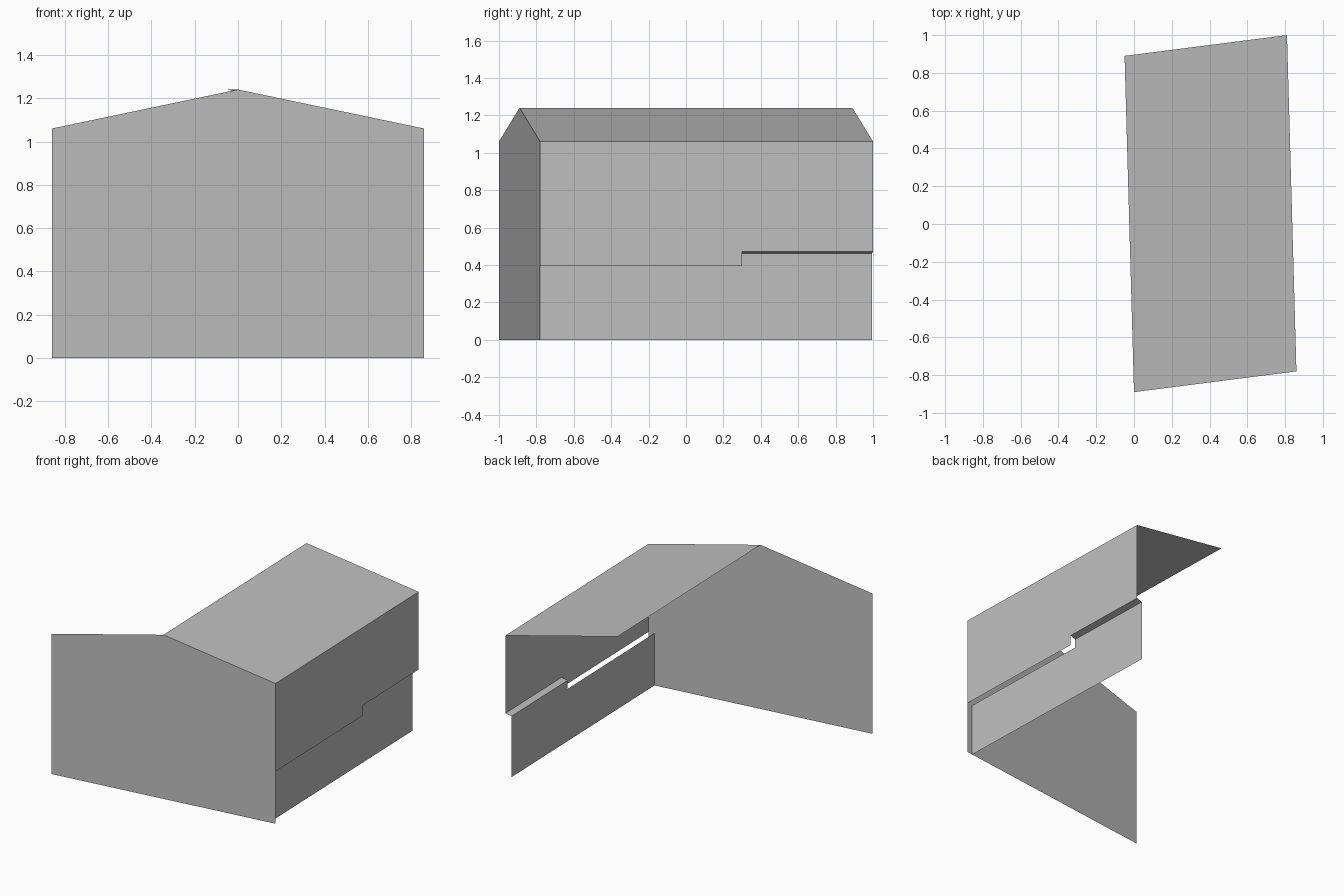
import bpy
from mathutils import Vector

cube = bpy.data.objects.get("Cube")
if cube:
    bpy.data.objects.remove(cube, do_unlink=True)

# One plain grey for the whole shell
grey = bpy.data.materials.new("plain_grey")
grey.use_nodes = True
COLOUR = (0.52, 0.52, 0.52, 1)
grey.diffuse_color = COLOUR
grey.node_tree.nodes["Principled BSDF"].inputs["Base Color"].default_value = COLOUR


def panel(name, points):
    """Flat sheet with one outline, counter-clockwise from outside."""
    mesh = bpy.data.meshes.new(name)
    mesh.from_pydata([tuple(p) for p in points], [], [range(len(points))])
    mesh.materials.append(grey)
    obj = bpy.data.objects.new(name, mesh)
    bpy.context.collection.objects.link(obj)
    return obj


# Main plan corners and heights
LEFT = Vector((-0.86, -1.0, 0))
RIGHT = Vector((0.86, -0.78, 0))
BACK = Vector((0.81, 1.0, 0))
MIDDLE = (LEFT + RIGHT) / 2
RUN = BACK - RIGHT
EAVES, RIDGE = 1.06, 1.24
LOW, HIGH, LEDGE = 0.395, 0.472, 0.46
STEP = 0.607          # where the seam steps up along the side wall
INWARD = (LEFT - RIGHT).normalized() * 0.047


def up(point, z):
    return point + Vector((0, 0, z))


def side(t, z, inset=0):
    """Point on the side wall: t runs front to back."""
    return up(RIGHT + RUN * t + INWARD * inset, z)


# Gable wall
panel("front_wall", [LEFT, RIGHT, up(RIGHT, EAVES), up(MIDDLE, RIDGE), up(LEFT, EAVES)])

# Single roof slope
panel("roof_slope", [up(MIDDLE, RIDGE), side(0, EAVES), side(1, EAVES), up(MIDDLE + RUN, RIDGE)])

# Side wall with a stepped lower edge
panel("upper_side_wall", [side(0, LOW), side(STEP, LOW), side(STEP, HIGH),
                          side(1, HIGH), side(1, EAVES), side(0, EAVES)])

# Recessed lower wall with a matching step
panel("lower_side_wall", [side(0, 0, 1), side(1, 0, 1), side(1, LEDGE, 1),
                          side(STEP, LEDGE, 1), side(STEP, LOW, 1), side(0, LOW, 1)])

# Narrow ledge joining the two walls behind the step
panel("wall_ledge", [side(STEP, LEDGE, 1), side(1, LEDGE, 1), side(1, HIGH), side(STEP, HIGH)])
